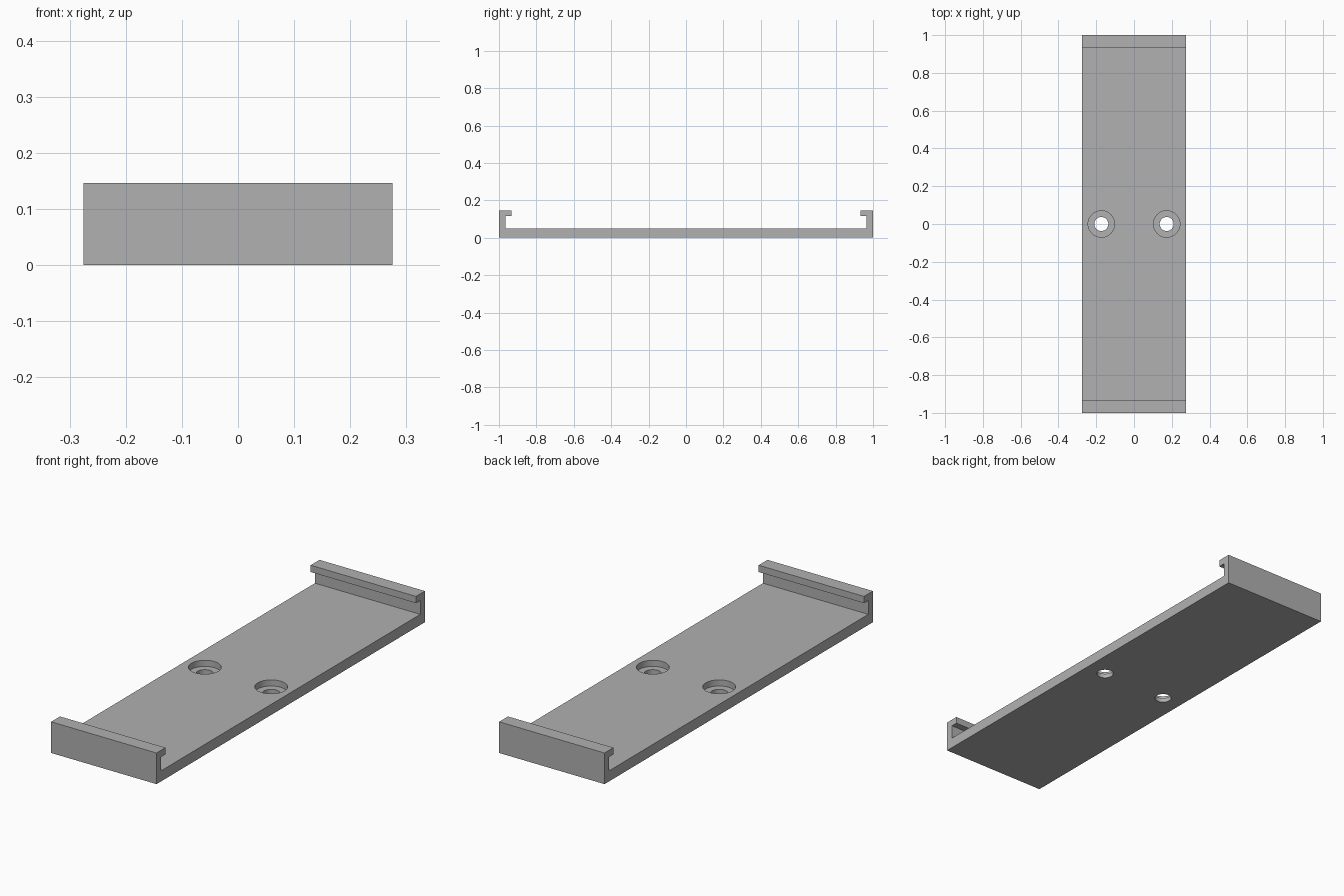
import bpy
import bmesh
import math

cube = bpy.data.objects.get("Cube")
if cube:
    bpy.data.objects.remove(cube, do_unlink=True)

HALF_WIDTH = 0.275
FLOOR = 0.05
HEIGHT = 0.147

grey = bpy.data.materials.new("plain grey")
grey.use_nodes = True
colour = (0.44, 0.44, 0.44, 1)
grey.diffuse_color = colour
grey.node_tree.nodes["Principled BSDF"].inputs["Base Color"].default_value = colour

# Tray: half of the side profile, mirrored, then extruded across the width
half = [(1, 0), (1, HEIGHT), (0.934, HEIGHT), (0.934, 0.115), (0.966, 0.115), (0.966, FLOOR)]
profile = half + [(-y, z) for y, z in reversed(half)]
bm = bmesh.new()
face = bm.faces.new([bm.verts.new((-HALF_WIDTH, y, z)) for y, z in profile])
side = bmesh.ops.extrude_face_region(bm, geom=[face])
moved = [v for v in side["geom"] if isinstance(v, bmesh.types.BMVert)]
bmesh.ops.translate(bm, verts=moved, vec=(2 * HALF_WIDTH, 0, 0))
bmesh.ops.recalc_face_normals(bm, faces=bm.faces)
mesh = bpy.data.meshes.new("clip_tray")
bm.to_mesh(mesh)
bm.free()
tray = bpy.data.objects.new("clip_tray", mesh)
bpy.context.collection.objects.link(tray)
mesh.materials.append(grey)
bpy.context.view_layer.objects.active = tray


def bore(name, x, radius, bottom, top):
    """Cut a round vertical hole into the tray."""
    bpy.ops.mesh.primitive_cylinder_add(vertices=64, radius=radius, depth=top - bottom,
                                        location=(x, 0, (top + bottom) / 2))
    cutter = bpy.context.object
    cutter.name = name
    cutter.hide_render = True
    cutter.data.materials.append(grey)
    bpy.context.view_layer.objects.active = tray
    mod = tray.modifiers.new(name, "BOOLEAN")
    mod.operation = "DIFFERENCE"
    mod.solver = "EXACT"
    mod.object = cutter
    bpy.ops.object.modifier_apply(modifier=mod.name)
    bpy.data.objects.remove(cutter, do_unlink=True)


# Two counterbored screw holes
for x in (-0.173, 0.173):
    bore("counterbore", x, 0.07, 0.021, 0.1)
    bore("screw_hole", x, 0.037, -0.05, 0.1)

bpy.ops.object.select_all(action="DESELECT")
tray.select_set(True)
bpy.context.view_layer.objects.active = tray
bpy.ops.object.shade_smooth_by_angle(angle=math.radians(30))
